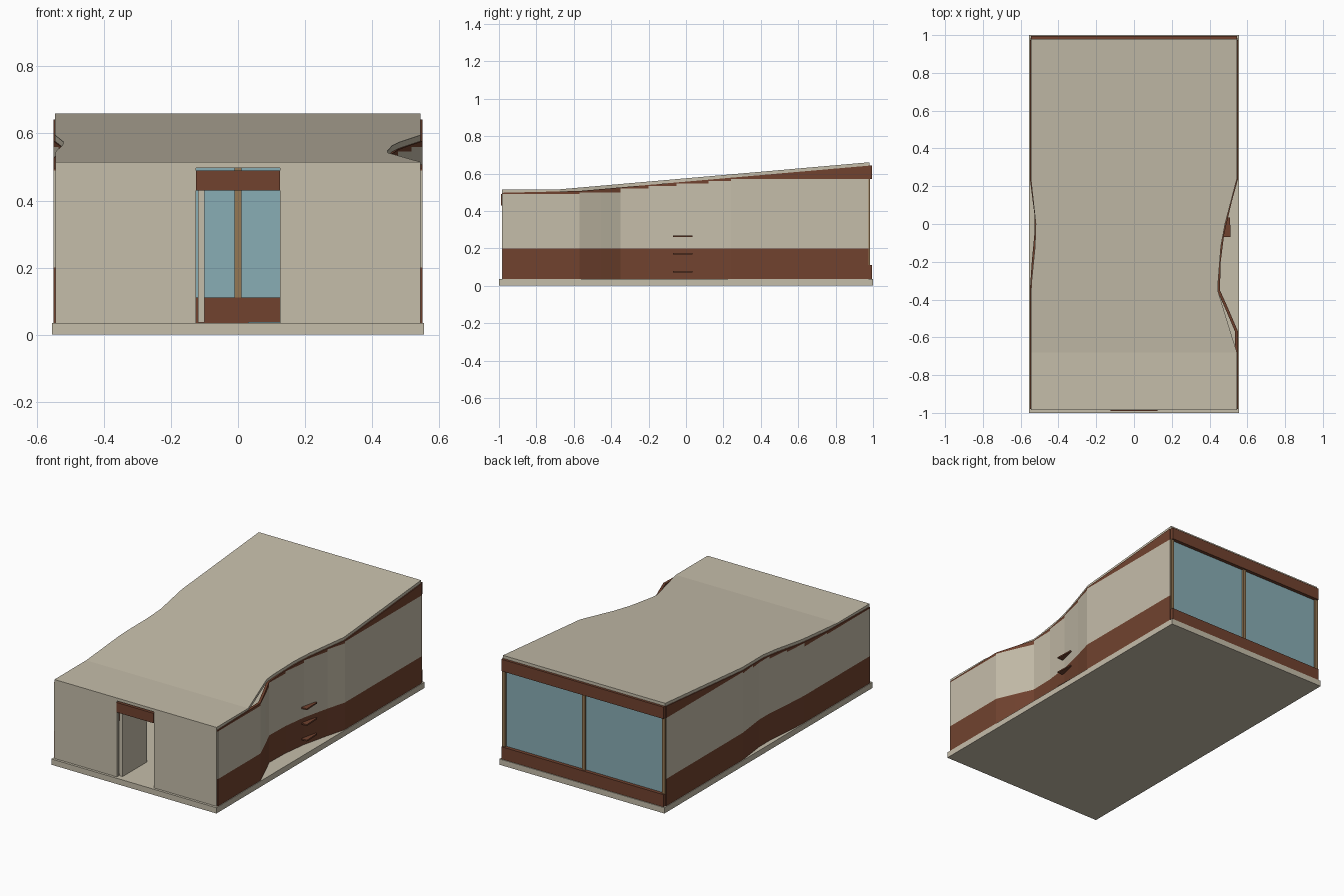
import bpy, bmesh

if "Cube" in bpy.data.objects:
    bpy.data.objects.remove(bpy.data.objects["Cube"])


def material(name, rgb):
    m = bpy.data.materials.new(name)
    m.diffuse_color = (*rgb, 1)
    m.use_nodes = True
    m.node_tree.nodes["Principled BSDF"].inputs["Base Color"].default_value = m.diffuse_color
    return m


BEIGE = material("beige_render", (0.56, 0.51, 0.40))
BROWN = material("brown_timber", (0.165, 0.055, 0.028))
GLASS = material("blue_glass", (0.25, 0.42, 0.46))
TAN = material("tan_frame", (0.30, 0.19, 0.09))


def finish(name, bm, mat):
    bmesh.ops.remove_doubles(bm, verts=bm.verts, dist=1e-5)
    bmesh.ops.recalc_face_normals(bm, faces=bm.faces)
    me = bpy.data.meshes.new(name)
    bm.to_mesh(me)
    bm.free()
    me.materials.append(mat)
    ob = bpy.data.objects.new(name, me)
    bpy.context.collection.objects.link(ob)
    return ob


def box(name, x0, x1, y0, y1, z0, z1, mat):
    bm = bmesh.new()
    bmesh.ops.create_cube(bm, size=1)
    for v in bm.verts:
        v.co = ((x0 + x1) / 2 + v.co.x * (x1 - x0),
                (y0 + y1) / 2 + v.co.y * (y1 - y0),
                (z0 + z1) / 2 + v.co.z * (z1 - z0))
    return finish(name, bm, mat)


def strip(name, rows, lo, hi, mat):
    """Solid running along y. rows = (y, x_a, x_b); lo/hi give z from (y, segment middle)."""
    bm = bmesh.new()
    last = len(rows) - 2
    for i, (r, s) in enumerate(zip(rows, rows[1:])):
        mid = (r[0] + s[0]) / 2
        ends = []
        for y, a, b in (r, s):
            z0, z1 = lo(y, mid), hi(y, mid)
            ends.append([bm.verts.new(p) for p in
                         ((a, y, z0), (b, y, z0), (b, y, z1), (a, y, z1))])
        p, q = ends
        for k in range(4):
            n = (k + 1) % 4
            bm.faces.new((p[k], p[n], q[n], q[k]))
        if i == 0:
            bm.faces.new(p)
        if i == last:
            bm.faces.new(q)
    return finish(name, bm, mat)


# Heights: flat front roof, then a straight rise to the back
def roof_top(y, mid=0):
    return 0.515 + max(0, y + 0.68) * 0.145 / 1.66


def roof_under(y, mid=0):
    return roof_top(y) - 0.018


def panel_top(y, mid):
    # stepped top of the pale wall panels
    for limit, z in ((-0.57, 0.490), (-0.35, 0.498), (-0.2, 0.520),
                     (-0.05, 0.532), (0.12, 0.547), (0.24, 0.560)):
        if mid < limit:
            return z
    return 0.570


# Base slab
box("base_slab", -0.555, 0.555, -1, 1, 0, 0.035, BEIGE)

# Roof with a waisted outline
strip("roof", [(-0.985, -0.545, 0.545), (-0.68, -0.545, 0.545), (-0.36, -0.545, 0.446),
               (-0.30, -0.542, 0.446), (-0.12, -0.524, 0.460), (0.0, -0.520, 0.482),
               (0.24, -0.546, 0.545), (0.98, -0.546, 0.545)],
      roof_under, roof_top, BEIGE)

# Side walls: brown plinth, pale panels, brown fascia
right = [(-0.98, 0.551), (-0.57, 0.551), (-0.455, 0.502), (-0.35, 0.455), (-0.2, 0.459),
         (-0.05, 0.478), (0.12, 0.518), (0.24, 0.551), (0.975, 0.551)]
left = [(-0.98, -0.551), (-0.57, -0.551), (-0.35, -0.551), (-0.2, -0.541), (-0.05, -0.527),
        (0.05, -0.527), (0.12, -0.536), (0.24, -0.551), (0.975, -0.551)]
for side, path, s in (("right", right, 1), ("left", left, -1)):
    rows = [(y, x, x - s * 0.016) for y, x in path]
    strip(side + "_wall_plinth", rows, lambda y, m: 0.035, lambda y, m: 0.2, BROWN)
    strip(side + "_wall_panel", rows, lambda y, m: 0.2, panel_top, BEIGE)
    strip(side + "_wall_fascia", rows, panel_top, roof_under, BROWN)

# Front wall, lintel and open door
box("front_wall_left", -0.545, -0.125, -0.985, -0.965, 0.035, 0.497, BEIGE)
box("front_wall_right", 0.125, 0.545, -0.985, -0.965, 0.035, 0.497, BEIGE)
box("door_lintel", -0.125, 0.125, -0.99, -0.965, 0.43, 0.49, BROWN)
box("open_door", -0.12, -0.10, -0.965, -0.73, 0.036, 0.43, BEIGE)
box("floor_inlay", 0.03, 0.2, -0.75, -0.5, 0.035, 0.038, GLASS)

# Glazed back wall
box("back_glass", -0.54, 0.54, 0.966, 0.974, 0.11, 0.575, GLASS)
box("back_sill", -0.545, 0.545, 0.96, 0.995, 0.035, 0.11, BROWN)
box("back_fascia", -0.545, 0.545, 0.96, 0.995, 0.57, 0.642, BROWN)
for name, x in (("left", -0.537), ("middle", 0), ("right", 0.537)):
    box("back_post_" + name, x - 0.01, x + 0.01, 0.958, 0.985, 0.11, 0.57, TAN)

# Small ledges in the hollow of the right wall
for i, z in enumerate((0.075, 0.170, 0.265)):
    strip(f"wall_ledge_{i + 1}", [(-0.07, 0.465, 0.512), (0.035, 0.485, 0.508)],
          lambda y, m: z - 0.004, lambda y, m: z + 0.004, BROWN)
